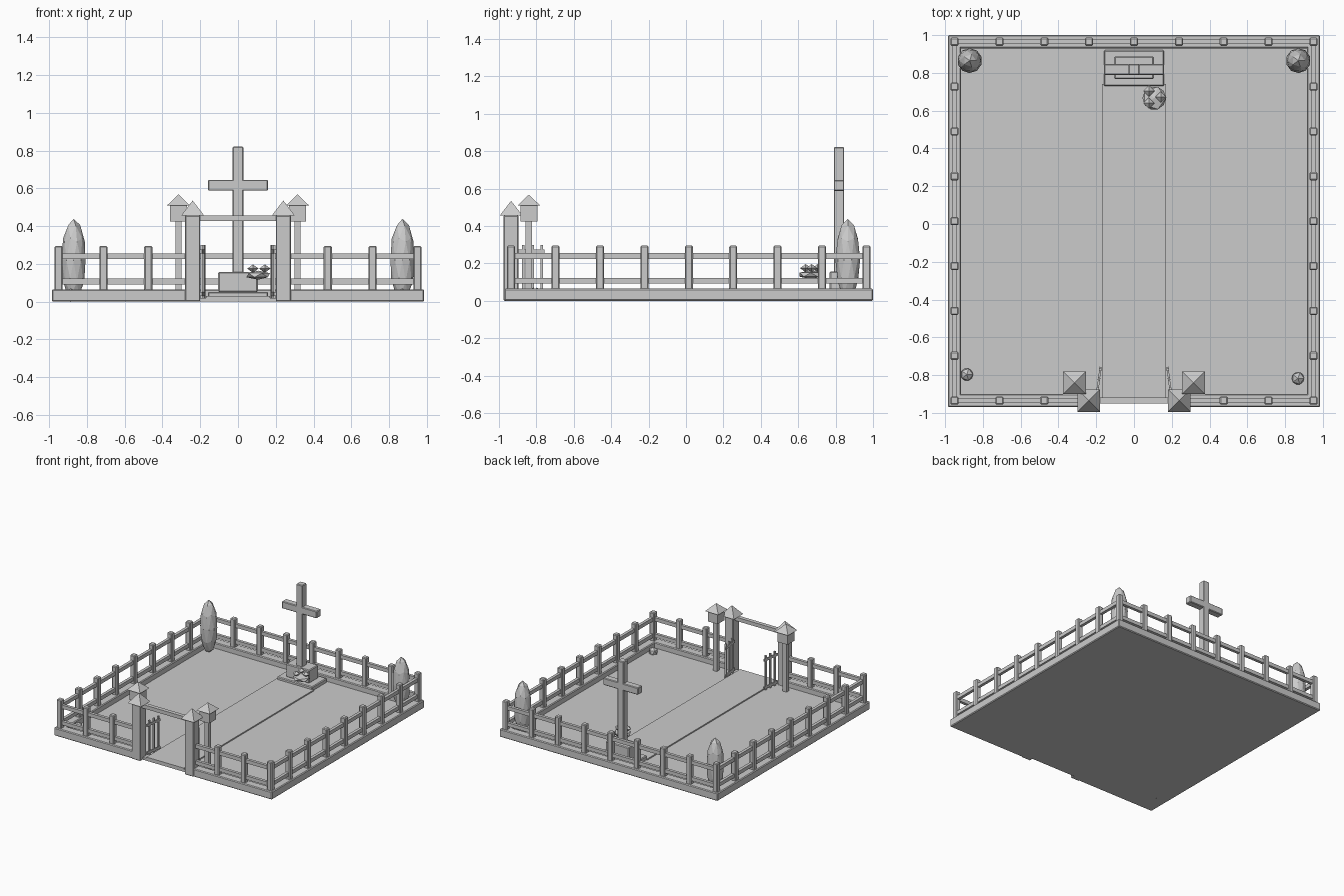
import bpy, bmesh, math
from mathutils import Matrix

if "Cube" in bpy.data.objects:
    bpy.data.objects.remove(bpy.data.objects["Cube"])

CY = 0.015                 # centre line of the plot in y
HALF = 0.95                # wall centre line distance
STEP = HALF / 4            # fence post spacing

stone = bpy.data.materials.new("grey_stone")
stone.diffuse_color = (0.6, 0.6, 0.6, 1)
stone.use_nodes = True
stone.node_tree.nodes["Principled BSDF"].inputs["Base Color"].default_value = stone.diffuse_color


def finish(name, bm, bevel=0.0):
    bmesh.ops.recalc_face_normals(bm, faces=bm.faces)
    me = bpy.data.meshes.new(name)
    bm.to_mesh(me)
    bm.free()
    me.materials.append(stone)
    ob = bpy.data.objects.new(name, me)
    bpy.context.collection.objects.link(ob)
    if bevel:
        m = ob.modifiers.new("bevel", 'BEVEL')
        m.width = bevel
        m.segments = 1
    return ob


def box(name, x0, x1, y0, y1, z0, z1, bevel=0.0):
    bm = bmesh.new()
    mat = (Matrix.Translation(((x0 + x1) / 2, (y0 + y1) / 2, (z0 + z1) / 2))
           @ Matrix.Diagonal((x1 - x0, y1 - y0, z1 - z0, 1)))
    bmesh.ops.create_cube(bm, size=1, matrix=mat)
    return finish(name, bm, bevel)


def column(name, x, y, w, z0, z1, bevel=0.0):
    return box(name, x - w / 2, x + w / 2, y - w / 2, y + w / 2, z0, z1, bevel)


def pyramid(name, x, y, w, z0, z1):
    bm = bmesh.new()
    mat = Matrix.Translation((x, y, (z0 + z1) / 2)) @ Matrix.Rotation(math.pi / 4, 4, 'Z')
    bmesh.ops.create_cone(bm, cap_ends=True, segments=4, radius1=w / math.sqrt(2),
                          radius2=0, depth=z1 - z0, matrix=mat)
    return finish(name, bm)


def blob(name, x, y, z, r, h, sub):
    bm = bmesh.new()
    mat = Matrix.Translation((x, y, z)) @ Matrix.Diagonal((r, r, h, 1))
    bmesh.ops.create_icosphere(bm, subdivisions=sub, radius=1, matrix=mat)
    return finish(name, bm)


# Ground and raised path
box("ground", -0.93, 0.93, CY - 0.955, CY + 0.955, 0, 0.02)
box("path", -0.17, 0.17, -0.94, 0.74, 0.01, 0.03)

# Low border walls
WY0, WY1, WX = CY - 0.985, CY + 0.985, 0.985
box("back_wall", -WX, WX, WY1 - 0.07, WY1, 0, 0.065, 0.006)
for s, side in ((-1, "left"), (1, "right")):
    xs = sorted((s * WX, s * (WX - 0.07)))
    box(side + "_wall", *xs, WY0, WY1, 0, 0.065, 0.006)
    xs = sorted((s * WX, s * 0.22))
    box(side + "_front_wall", *xs, WY0, WY0 + 0.07, 0, 0.065, 0.006)

# Fence posts around the border, leaving the gate open
for i in range(-4, 5):
    column("back_post", i * STEP, CY + HALF, 0.043, 0, 0.295, 0.006)
    if abs(i) > 1:
        column("front_post", i * STEP, CY - HALF, 0.043, 0, 0.295, 0.006)
    if abs(i) < 4:
        for s in (-1, 1):
            column("side_post", s * HALF, CY + i * STEP, 0.043, 0, 0.295, 0.006)

# Fence rails
for z in (0.092, 0.225):
    t = 0.012
    box("back_rail", -HALF, HALF, CY + HALF - t, CY + HALF + t, z, z + 0.03)
    for s in (-1, 1):
        box("side_rail", s * HALF - t, s * HALF + t, CY - HALF, CY + HALF, z, z + 0.03)
        xs = sorted((s * HALF, s * 0.24))
        box("front_rail", *xs, CY - HALF - t, CY - HALF + t, z, z + 0.03)

# Gateway pillars, beam, lanterns and open gate leaves
GY = CY - HALF
box("gate_beam", -0.24, 0.24, GY - 0.016, GY + 0.016, 0.427, 0.457)
for s, side in ((-1, "left"), (1, "right")):
    column(side + "_gate_pillar", s * 0.24, GY, 0.08, 0, 0.457, 0.005)
    pyramid(side + "_pillar_cap", s * 0.24, GY, 0.12, 0.457, 0.535)
    column(side + "_lantern_post", s * 0.315, -0.84, 0.034, 0, 0.43)
    column(side + "_lantern_box", s * 0.315, -0.84, 0.09, 0.425, 0.51)
    pyramid(side + "_lantern_roof", s * 0.315, -0.84, 0.12, 0.51, 0.568)
    parts = [column(side + "_gate_bar", 0, d, 0.013, 0.02, 0.3) for d in (0.03, 0.08, 0.13)]
    parts += [box(side + "_gate_rail", -0.005, 0.005, 0, 0.145, z, z + 0.02)
              for z in (0.03, 0.255)]
    for p in parts:
        p.location = (s * 0.195, -0.9, 0)
        p.rotation_euler.z = s * math.radians(7)

# Stepped pedestal and cross
box("pedestal_step", -0.16, 0.16, 0.73, 0.92, 0, 0.052, 0.006)
box("pedestal_block", -0.105, 0.105, 0.768, 0.888, 0.05, 0.158, 0.006)
box("cross_upright", -0.028, 0.028, 0.79, 0.846, 0.15, 0.822, 0.005)
box("cross_arms", -0.158, 0.158, 0.79, 0.846, 0.587, 0.645, 0.005)

# Flower offering: flat leaf cluster with three blossoms
blob("flower_leaves", 0.107, 0.667, 0.14, 0.07, 0.024, 1)
for k in range(3):
    a = math.radians(120 * k)
    x, y = 0.1 + 0.042 * math.cos(a), 0.672 + 0.037 * math.sin(a)
    bm = bmesh.new()
    for flip in (1, -1):
        bmesh.ops.create_cone(bm, cap_ends=False, segments=4, radius1=0.03, radius2=0, depth=0.022,
                              matrix=Matrix.Translation((x, y, 0.175 + flip * 0.011))
                              @ Matrix.Diagonal((1, 1, flip, 1)))
    bmesh.ops.remove_doubles(bm, verts=bm.verts, dist=0.0005)
    finish("blossom", bm)

# Cypress trees in the back corners, small bushes in the front corners
for s in (-1, 1):
    blob("cypress", s * 0.87, 0.865, 0.22, 0.066, 0.218, 2)
blob("left_bush", -0.885, -0.797, 0.035, 0.037, 0.036, 1)
blob("right_bush", 0.868, -0.817, 0.035, 0.037, 0.036, 1)
